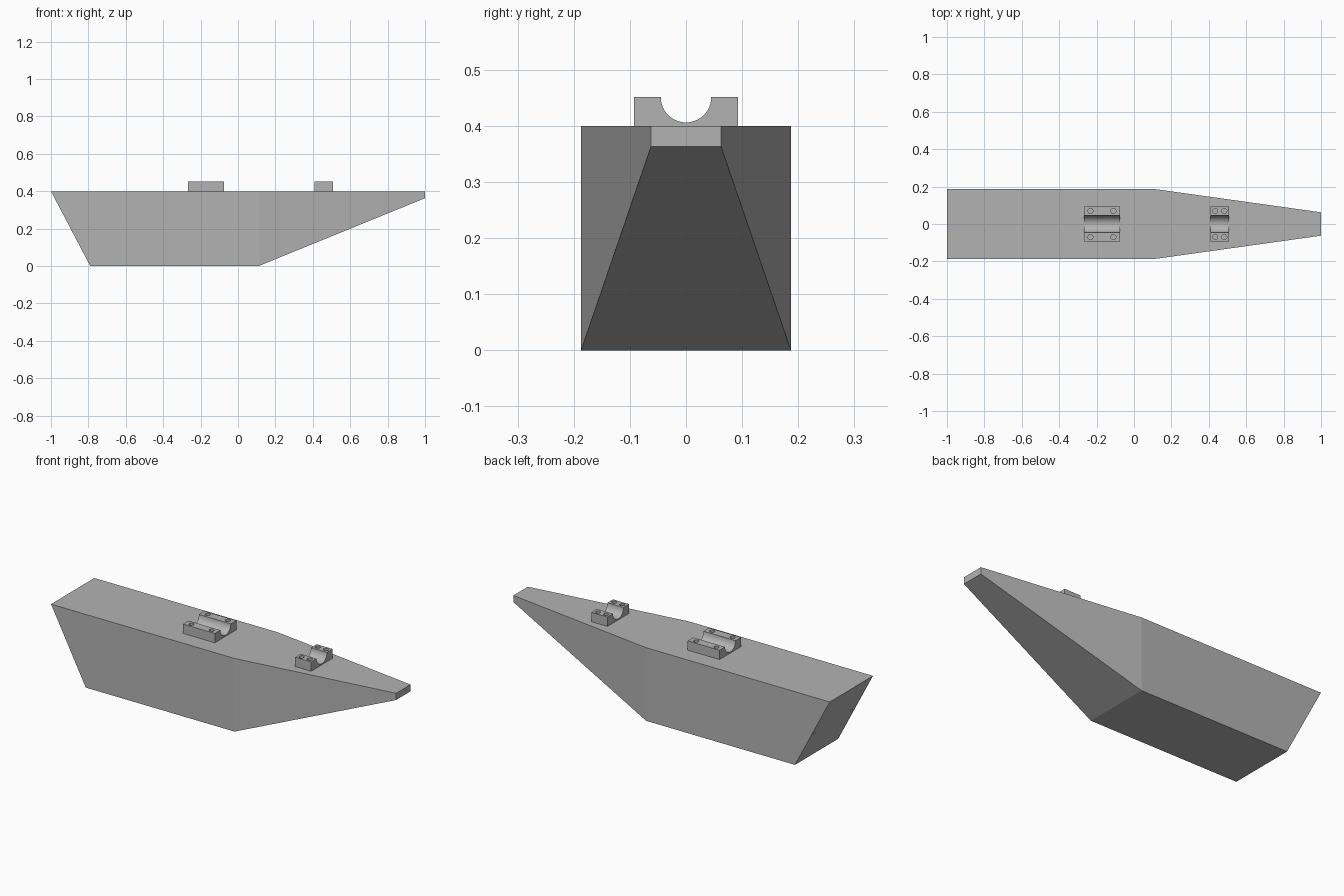
import bpy, bmesh, math
from mathutils import Vector

cube = bpy.data.objects.get("Cube")
if cube:
    bpy.data.objects.remove(cube, do_unlink=True)

grey = bpy.data.materials.new("plain grey")
grey.use_nodes = True
COLOUR = (0.45, 0.45, 0.45, 1)
grey.diffuse_color = COLOUR
grey.node_tree.nodes["Principled BSDF"].inputs["Base Color"].default_value = COLOUR

DECK = 0.4


def finish(bm, name):
    bmesh.ops.recalc_face_normals(bm, faces=bm.faces[:])
    mesh = bpy.data.meshes.new(name)
    bm.to_mesh(mesh)
    bm.free()
    mesh.materials.append(grey)
    obj = bpy.data.objects.new(name, mesh)
    bpy.context.collection.objects.link(obj)
    return obj


def drill(obj, centres, axis, radius, depth):
    """Cut round holes of the given half depth into a part."""
    bm = bmesh.new()
    turn = Vector(axis).to_track_quat('Z', 'Y').to_matrix().to_4x4()
    for c in centres:
        new = bmesh.ops.create_cone(bm, cap_ends=True, segments=24, radius1=radius,
                                    radius2=radius, depth=2 * depth, matrix=turn)
        bmesh.ops.translate(bm, verts=new["verts"], vec=c)
    cutter = finish(bm, obj.name + "_hole_cutter")
    cutter.hide_render = True
    mod = obj.modifiers.new("holes", 'BOOLEAN')
    mod.operation = 'DIFFERENCE'
    mod.solver = 'EXACT'
    mod.object = cutter
    bpy.context.view_layer.objects.active = obj
    bpy.ops.object.modifier_apply(modifier=mod.name)
    bpy.data.objects.remove(cutter, do_unlink=True)


# Hull: side outline (x, z, half width), mirrored across the centreline
outline = [(-1, DECK, 0.187), (-0.79, 0, 0.187), (0.11, 0, 0.187),
           (1, 0.363, 0.0625), (1, DECK, 0.0625), (0.11, DECK, 0.187)]
bm = bmesh.new()
port, starboard = [[bm.verts.new((x, s * w, z)) for x, z, w in outline] for s in (1, -1)]
for side in (port, starboard):
    bm.faces.new([side[i] for i in (0, 1, 2, 5)])
    bm.faces.new([side[i] for i in (2, 3, 4, 5)])
for i in range(4):
    bm.faces.new((port[i], port[i + 1], starboard[i + 1], starboard[i]))
bm.faces.new([port[i] for i in (0, 5, 4)] + [starboard[i] for i in (4, 5, 0)])
hull = finish(bm, "hull")

# Small screw holes in the sloping stern
drill(hull, [(-0.89, s * 0.16, 0.19) for s in (1, -1)], (-0.4, 0, -0.21), 0.008, 0.03)


def cradle(name, x0, x1, hole_xs):
    """Block with a half-round groove along x and four screw holes."""
    half, top, r, steps = 0.093, 0.451, 0.045, 32
    section = [(-half, DECK), (half, DECK), (half, top)]
    for i in range(steps + 1):
        a = -math.pi * i / steps
        section.append((r * math.cos(a), top + r * math.sin(a)))
    section.append((-half, top))
    bm = bmesh.new()
    face = bm.faces.new([bm.verts.new((x0, y, z)) for y, z in section])
    ext = bmesh.ops.extrude_face_region(bm, geom=[face], use_keep_orig=True)
    moved = [g for g in ext["geom"] if isinstance(g, bmesh.types.BMVert)]
    bmesh.ops.translate(bm, verts=moved, vec=(x1 - x0, 0, 0))
    obj = finish(bm, name)
    drill(obj, [(x, s * 0.07, top) for x in hole_xs for s in (1, -1)], (0, 0, 1), 0.0135, 0.04)
    bpy.ops.object.select_all(action='DESELECT')
    obj.select_set(True)
    bpy.context.view_layer.objects.active = obj
    bpy.ops.object.shade_smooth_by_angle(angle=math.radians(30))


cradle("aft_cradle", -0.268, -0.075, (-0.233, -0.11))
cradle("fore_cradle", 0.41, 0.507, (0.434, 0.483))
